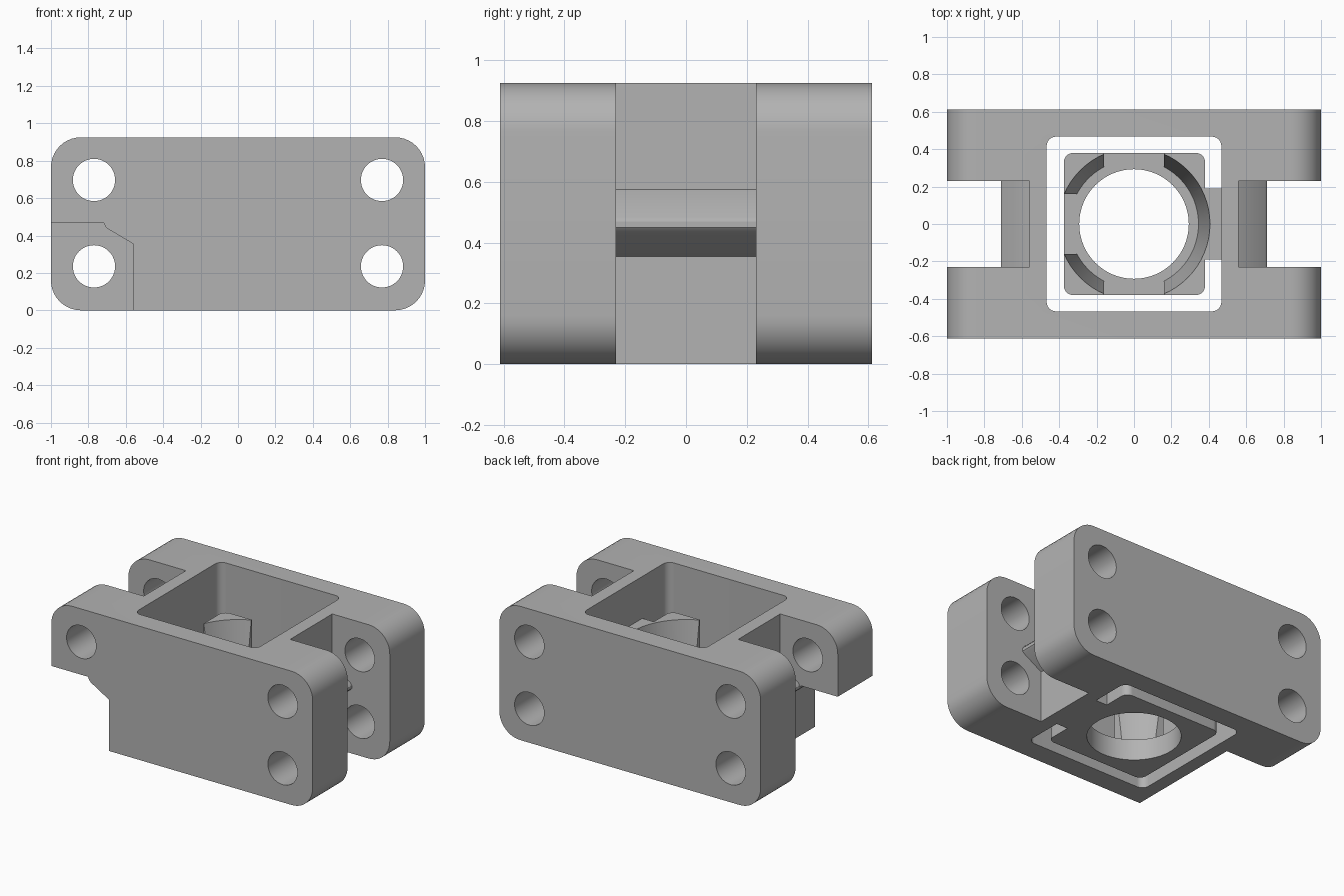
import bpy, bmesh
from math import sin, cos, pi, radians
from mathutils import Vector

if "Cube" in bpy.data.objects:
    bpy.data.objects.remove(bpy.data.objects["Cube"], do_unlink=True)

grey = bpy.data.materials.new("plain grey")
grey.use_nodes = True
tone = (0.45, 0.45, 0.45, 1)
grey.diffuse_color = tone
grey.node_tree.nodes["Principled BSDF"].inputs["Base Color"].default_value = tone

H = 0.925      # overall height
LEDGE = 0.145  # floor of the socket
TOP = 0.635    # top of the socket posts


def arc(cx, cy, r, start, end, n=10):
    return [(cx + r * cos(radians(start + (end - start) * i / n)),
             cy + r * sin(radians(start + (end - start) * i / n))) for i in range(n + 1)]


def rounded(x0, y0, x1, y1, r):
    return (arc(x1 - r, y1 - r, r, 0, 90) + arc(x0 + r, y1 - r, r, 90, 180)
            + arc(x0 + r, y0 + r, r, 180, 270) + arc(x1 - r, y0 + r, r, 270, 360))


def loft(name, low, high, lo, hi, axis="Z"):
    """Solid between two outlines of equal length, along Z or Y."""
    def place(p, t):
        return Vector((p[0], p[1], t)) if axis == "Z" else Vector((p[0], t, p[1]))
    bm = bmesh.new()
    a = [bm.verts.new(place(p, lo)) for p in low]
    b = [bm.verts.new(place(p, hi)) for p in high]
    bm.faces.new(a)
    bm.faces.new(b)
    for i in range(len(a)):
        j = (i + 1) % len(a)
        bm.faces.new((a[i], a[j], b[j], b[i]))
    bmesh.ops.recalc_face_normals(bm, faces=bm.faces)
    mesh = bpy.data.meshes.new(name)
    bm.to_mesh(mesh)
    bm.free()
    mesh.materials.append(grey)
    obj = bpy.data.objects.new(name, mesh)
    bpy.context.collection.objects.link(obj)
    return obj


def prism(name, outline, lo, hi, axis="Z"):
    return loft(name, outline, outline, lo, hi, axis)


def box(name, x0, x1, y0, y1, z0, z1):
    return prism(name, [(x0, y0), (x1, y0), (x1, y1), (x0, y1)], z0, z1)


def combine(target, other, operation):
    bpy.context.view_layer.objects.active = target
    mod = target.modifiers.new(operation, "BOOLEAN")
    mod.operation = operation
    mod.solver = "EXACT"
    mod.object = other
    bpy.ops.object.modifier_apply(modifier=mod.name)
    bpy.data.objects.remove(other, do_unlink=True)


def circle(cx, cy, r, n=48):
    return arc(cx, cy, r, 0, 360, n)[:-1]


# Middle block with a pointed rib on each end
side = [(0.56, 0), (0.56, 0.355), (0.7, 0.438), (0.71, 0.45),
        (0.71, 0.47), (0.7, 0.485), (0.56, 0.575), (0.56, H)]
body = prism("clamp_body", side + [(-x, z) for x, z in reversed(side)], -0.35, 0.35, "Y")

# Full back plate, and front plate with its lower corner stepped away
R = 0.16
back = prism("back_plate", rounded(-1, 0, 1, H, R), 0.23, 0.612, "Y")
outline = (arc(1 - R, H - R, R, 0, 90) + arc(R - 1, H - R, R, 90, 180)
           + [(-1, 0.47), (-0.72, 0.47), (-0.71, 0.45), (-0.7, 0.438),
              (-0.56, 0.355), (-0.56, 0)]
           + arc(1 - R, R, R, 270, 360))
front = prism("front_plate", outline, -0.612, -0.23, "Y")
for plate in (back, front):
    combine(body, plate, "UNION")

# Square well through the middle
combine(body, prism("well", rounded(-0.467, -0.467, 0.467, 0.467, 0.05), -0.1, H + 0.1), "DIFFERENCE")

# Bolt holes through both plates
for x in (-0.77, 0.77):
    for z in (0.235, 0.697):
        combine(body, prism("bolt_hole", circle(x, z, 0.113), -0.8, 0.8, "Y"), "DIFFERENCE")

# Inner socket carried by one tab on the well wall
socket = prism("socket", rounded(-0.375, -0.38, 0.38, 0.38, 0.05), 0, TOP)
combine(socket, box("tab", 0.3, 0.47, -0.19, 0.19, 0, TOP), "UNION")
combine(socket, prism("bore", circle(0, 0, 0.293, 64), -0.1, 0.3), "DIFFERENCE")
combine(socket, loft("flared_bore", circle(0, 0, 0.345, 64), circle(0, 0, 0.41, 64),
                     LEDGE, TOP + 0.03), "DIFFERENCE")

# Slots that split the socket wall into posts
combine(socket, box("cross_slot", -0.16, 0.16, -0.5, 0.5, LEDGE, 1), "DIFFERENCE")
combine(socket, box("end_slot", -0.5, 0, -0.16, 0.16, LEDGE, 1), "DIFFERENCE")

for obj in (body, socket):
    bpy.ops.object.select_all(action="DESELECT")
    obj.select_set(True)
    bpy.context.view_layer.objects.active = obj
    bpy.ops.object.shade_smooth_by_angle(angle=radians(30))
